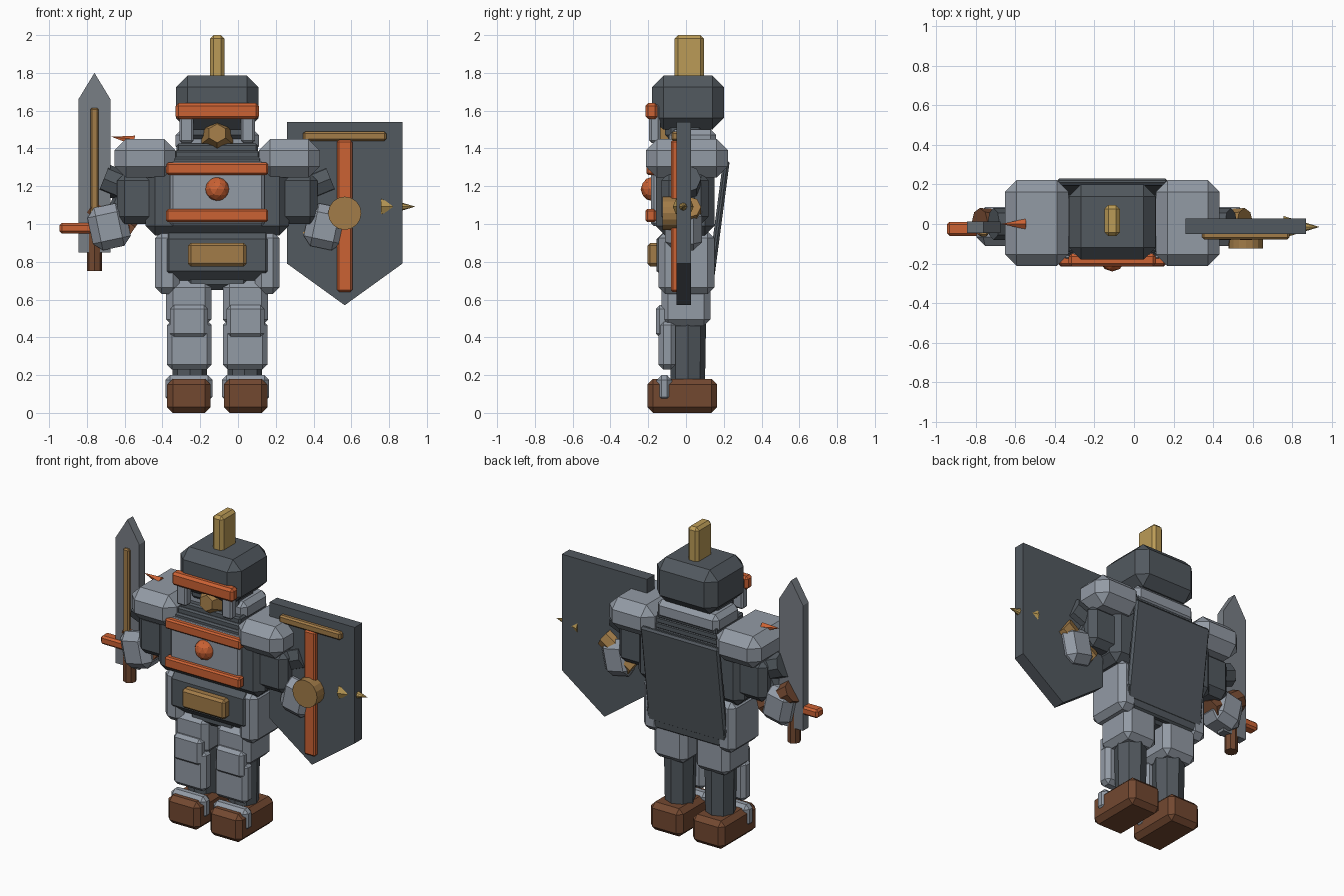
import bpy, bmesh, math
from mathutils import Vector, Matrix

if "Cube" in bpy.data.objects:
    bpy.data.objects.remove(bpy.data.objects["Cube"])

CX = -0.11  # body centre line


def material(name, rgb):
    m = bpy.data.materials.new(name)
    m.diffuse_color = (*rgb, 1)
    m.use_nodes = True
    m.node_tree.nodes["Principled BSDF"].inputs["Base Color"].default_value = m.diffuse_color
    return m


DARK = material("dark_iron", (0.085, 0.10, 0.115))
STEEL = material("pale_steel", (0.29, 0.325, 0.375))
BLADE = material("blade_grey", (0.19, 0.21, 0.235))
ORANGE = material("burnt_orange", (0.60, 0.122, 0.034))
GOLD = material("gold", (0.50, 0.33, 0.095))
BRONZE = material("bronze", (0.36, 0.20, 0.065))
BROWN = material("brown_leather", (0.17, 0.065, 0.03))


def finish(name, bm, mat):
    bmesh.ops.recalc_face_normals(bm, faces=bm.faces)
    me = bpy.data.meshes.new(name)
    bm.to_mesh(me)
    bm.free()
    me.materials.append(mat)
    ob = bpy.data.objects.new(name, me)
    bpy.context.collection.objects.link(ob)
    return ob


def box(name, x, y, z, mat, bevel=0.015, rot=(0, 0, 0)):
    """Chamfered box from (min, max) ranges, rotated about its centre."""
    size = [r[1] - r[0] for r in (x, y, z)]
    mid = Vector([(r[0] + r[1]) / 2 for r in (x, y, z)])
    bm = bmesh.new()
    bmesh.ops.create_cube(bm, size=1)
    bmesh.ops.scale(bm, vec=size, verts=bm.verts)
    if bevel:
        bmesh.ops.bevel(bm, geom=bm.edges[:], offset=bevel, segments=1,
                        affect='EDGES', profile=0.5)
    ob = finish(name, bm, mat)
    ob.location = mid
    ob.rotation_euler = rot
    return ob


def rod(name, a, b, r1, r2, mat, sides=8):
    """Cylinder or cone between two points."""
    a, b = Vector(a), Vector(b)
    bm = bmesh.new()
    bmesh.ops.create_cone(bm, cap_ends=True, segments=sides, radius1=r1,
                          radius2=r2, depth=(b - a).length)
    q = (b - a).to_track_quat('Z', 'Y').to_matrix().to_4x4()
    bmesh.ops.transform(bm, matrix=Matrix.Translation((a + b) / 2) @ q, verts=bm.verts)
    return finish(name, bm, mat)


def slab(name, outline, y0, y1, mat):
    """Flat x-z outline extruded along y."""
    bm = bmesh.new()
    f = bm.faces.new([bm.verts.new((x, y0, z)) for x, z in outline])
    ext = bmesh.ops.extrude_face_region(bm, geom=[f])
    bmesh.ops.translate(bm, vec=(0, y1 - y0, 0),
                        verts=[v for v in ext["geom"] if isinstance(v, bmesh.types.BMVert)])
    return finish(name, bm, mat)


def centred(half):
    return (CX - half, CX + half)


# Torso, waist and pelvis
box("torso", centred(0.38), (-0.16, 0.15), (0.94, 1.36), DARK, 0.05)
box("waist", centred(0.305), (-0.155, 0.14), (0.70, 0.97), DARK, 0.05)
box("pelvis", centred(0.17), (-0.11, 0.11), (0.65, 0.80), DARK, 0.03)
box("chest_plate", centred(0.25), (-0.185, -0.12), (0.99, 1.33), STEEL, 0.015)
box("upper_chest_band", centred(0.27), (-0.21, -0.16), (1.26, 1.325), ORANGE, 0.01)
box("lower_chest_band", centred(0.27), (-0.215, -0.16), (1.01, 1.08), ORANGE, 0.01)
box("belt_buckle", centred(0.155), (-0.205, -0.13), (0.775, 0.90), BRONZE, 0.015)

# Round chest boss
bm = bmesh.new()
bmesh.ops.create_icosphere(bm, subdivisions=2, radius=0.065)
finish("chest_boss", bm, ORANGE).location = (CX, -0.175, 1.185)

# Stepped collar and gorget
for i in range(3):
    box(f"collar_plate_{i + 1}", centred(0.235 - 0.01 * i), (-0.16 + 0.015 * i, 0.15),
        (1.31 + 0.035 * i, 1.355 + 0.035 * i), DARK, 0.01)
box("gorget", centred(0.22), (-0.09, 0.16), (1.38, 1.50), STEEL, 0.03)

# Head, helmet, crest and face
rod("chin", (CX, -0.06, 1.47), (CX, -0.17, 1.48), 0.11, 0.05, BRONZE, 6)
box("face", centred(0.17), (-0.11, 0.10), (1.44, 1.60), DARK, 0.03)
box("helmet", centred(0.218), (-0.18, 0.20), (1.50, 1.785), DARK, 0.06)
box("brow_band", centred(0.22), (-0.215, -0.15), (1.555, 1.64), ORANGE, 0.015)
box("crest", centred(0.038), (-0.06, 0.095), (1.74, 2.0), GOLD, 0.018)

# Cape and its hem, leaning inward toward the bottom
tilt = (-math.radians(7.5), 0, 0)
box("cape", centred(0.28), (0.155, 0.19), (0.70, 1.34), DARK, 0.012, tilt)
box("cape_hem", centred(0.29), (0.10, 0.15), (0.66, 0.80), DARK, 0.012, tilt)

# Paired armour, arms and legs
for s, side in ((-1, "right"), (1, "left")):
    def span(a, b):
        return tuple(sorted((CX + s * a, CX + s * b)))

    box(f"{side}_cheek_guard", span(0.125, 0.20), (-0.195, -0.135), (1.43, 1.63), STEEL, 0.012)
    box(f"{side}_pauldron", span(0.22, 0.543), (-0.213, 0.222), (1.245, 1.45), STEEL, 0.06)
    box(f"{side}_arm_guard", span(0.32, 0.53), (-0.13, 0.12), (1.00, 1.27), DARK, 0.04)
    rod(f"{side}_upper_arm", (CX + s * 0.38, 0, 1.15), (CX + s * 0.60, 0, 1.24),
        0.08, 0.08, DARK)
    rod(f"{side}_forearm", (CX + s * 0.46, 0.01, 0.945), (CX + s * 0.67, 0.01, 1.09),
        0.065, 0.07, BROWN if s < 0 else BRONZE)
    rod(f"{side}_elbow", (CX + s * 0.46, 0, 1.20), (CX + s * 0.54, 0, 1.02), 0.06, 0.06, DARK)
    box(f"{side}_vambrace", span(0.47, 0.675), (-0.11, 0.085), (0.87, 1.10), STEEL, 0.045,
        (0, math.radians(12 * s), 0))
    # Hip plate and leg armour
    box(f"{side}_hip_plate", span(0.20, 0.33), (-0.145, 0.15), (0.63, 0.96), STEEL, 0.035)
    box(f"{side}_thigh_plate", span(0.03, 0.27), (-0.13, 0.13), (0.46, 0.70), STEEL, 0.035)
    rod(f"{side}_leg", (CX + s * 0.145, 0.01, 0.12), (CX + s * 0.145, 0.01, 0.72),
        0.09, 0.10, DARK)
    box(f"{side}_greave", span(0.03, 0.265), (-0.145, -0.055), (0.23, 0.49), STEEL, 0.025)
    box(f"{side}_knee_plate", span(0.05, 0.25), (-0.16, -0.09), (0.40, 0.57), STEEL, 0.02)
    # Boot with strap
    box(f"{side}_boot", span(0.035, 0.265), (-0.205, 0.165), (0, 0.18), BROWN, 0.03)
    box(f"{side}_boot_strap", span(0.025, 0.275), (-0.155, -0.075), (0.06, 0.20), STEEL, 0.025)

# Small spike on the right shoulder
rod("shoulder_spike", (-0.55, 0.0, 1.44), (-0.67, 0.0, 1.462), 0.028, 0, ORANGE, 5)

# Sword
SX = -0.76
slab("sword_blade", [(SX - 0.085, 0.85), (SX + 0.085, 0.85), (SX + 0.085, 1.66),
                     (SX, 1.80), (SX - 0.085, 1.66)], -0.045, 0.012, BLADE)
box("blade_ridge", (SX - 0.022, SX + 0.022), (-0.062, -0.02), (1.0, 1.615), BRONZE, 0.008)
box("sword_guard", (SX - 0.185, SX + 0.185), (-0.06, 0.01), (0.95, 1.005), ORANGE, 0.012)
rod("sword_grip", (SX, -0.02, 0.75), (SX, -0.02, 1.0), 0.04, 0.04, BROWN)

# Shield
HX = 0.565
slab("shield", [(HX - 0.305, 1.54), (HX - 0.305, 0.79), (HX, 0.57),
                (HX + 0.305, 0.79), (HX + 0.305, 1.54)], -0.05, 0.027, DARK)
box("shield_stripe", (HX - 0.04, HX + 0.04), (-0.08, -0.03), (0.64, 1.445), ORANGE, 0.01)
box("shield_bar", (HX - 0.22, HX + 0.22), (-0.078, -0.03), (1.44, 1.49), BRONZE, 0.01)
rod("shield_boss", (HX, -0.04, 1.057), (HX, -0.125, 1.057), 0.088, 0.088, BRONZE, 16)
rod("shield_spike", (0.757, -0.015, 1.092), (0.938, -0.015, 1.092), 0.055, 0, GOLD, 8)
